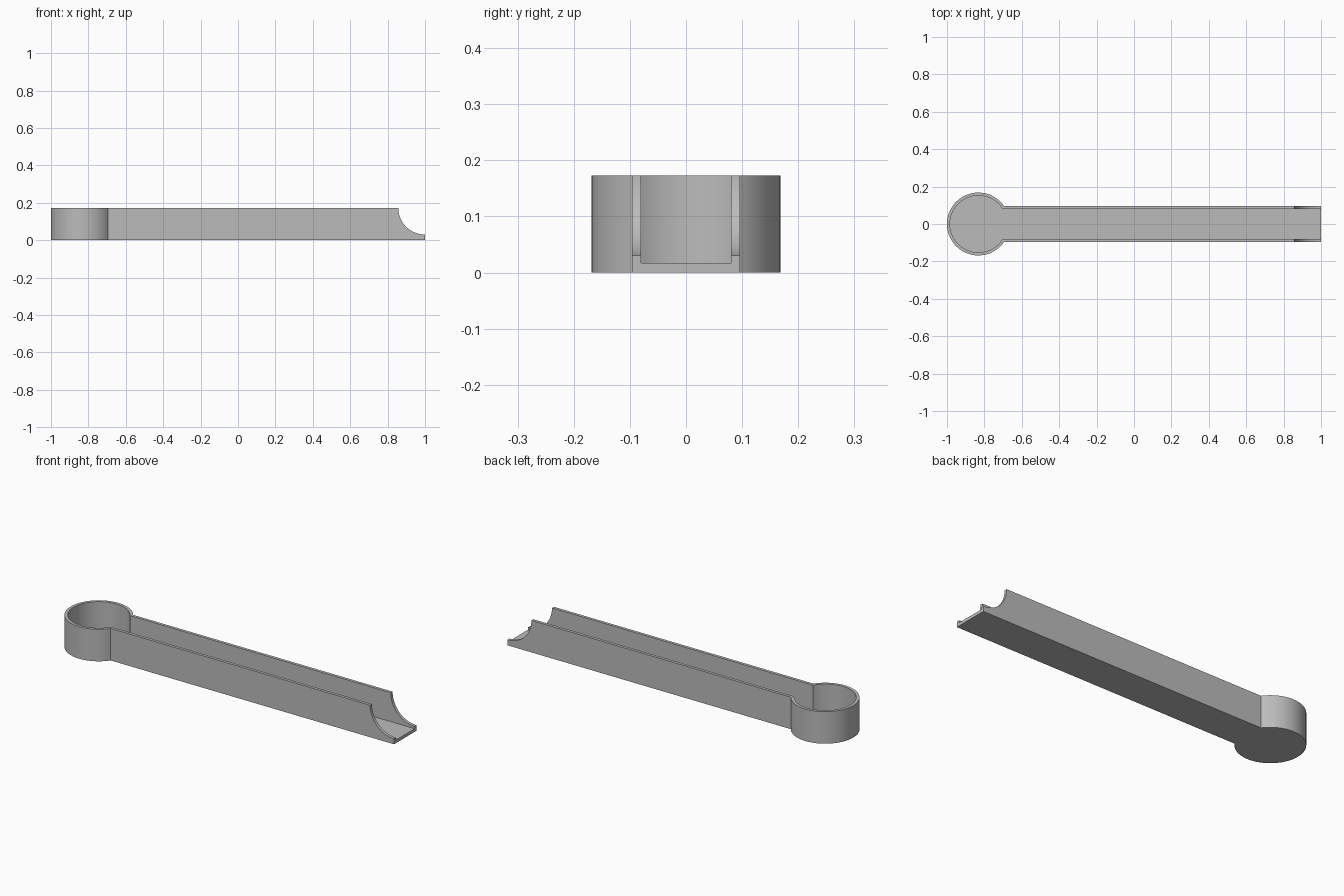
import bpy
import bmesh
from math import asin, cos, sin, pi

cube = bpy.data.objects.get("Cube")
if cube:
    bpy.data.objects.remove(cube)

CUP_X, CUP_R, HALF_W = -0.832, 0.168, 0.096
HEIGHT, WALL, FLOOR = 0.173, 0.016, 0.017
NOTCH_R = 0.143

grey = bpy.data.materials.new("plain grey")
grey.use_nodes = True
colour = (0.5, 0.5, 0.5, 1)
grey.diffuse_color = colour
grey.node_tree.nodes["Principled BSDF"].inputs["Base Color"].default_value = colour


def prism(name, outline, offset):
    """Extrude a closed outline of 3D points along an offset vector."""
    bm = bmesh.new()
    face = bm.faces.new([bm.verts.new(p) for p in outline])
    extruded = bmesh.ops.extrude_face_region(bm, geom=[face])["geom"]
    verts = [v for v in extruded if isinstance(v, bmesh.types.BMVert)]
    bmesh.ops.translate(bm, verts=verts, vec=offset)
    bmesh.ops.recalc_face_normals(bm, faces=bm.faces)
    mesh = bpy.data.meshes.new(name)
    bm.to_mesh(mesh)
    bm.free()
    mesh.materials.append(grey)
    obj = bpy.data.objects.new(name, mesh)
    bpy.context.collection.objects.link(obj)
    return obj


def keyhole(radius, half_width, end_x, z, steps=96):
    """Round cup outline opening into a straight channel."""
    start = asin(half_width / radius)
    sweep = 2 * (pi - start)
    angles = [start + sweep * i / steps for i in range(steps + 1)]
    arc = [(CUP_X + radius * cos(a), radius * sin(a), z) for a in angles]
    return arc + [(end_x, -half_width, z), (end_x, half_width, z)]


def cut(target, cutter):
    cutter.hide_render = True
    mod = target.modifiers.new("cut", "BOOLEAN")
    mod.operation = "DIFFERENCE"
    mod.solver = "EXACT"
    mod.object = cutter
    bpy.context.view_layer.objects.active = target
    bpy.ops.object.modifier_apply(modifier=mod.name)
    bpy.data.objects.remove(cutter)


# Solid body of cup and channel
body = prism("cup_and_channel", keyhole(CUP_R, HALF_W, 1, 0), (0, 0, HEIGHT))

# Hollow interior, open at the top and at the channel end
cut(body, prism("hollow_cutter",
                keyhole(CUP_R - WALL, HALF_W - WALL, 1.1, FLOOR), (0, 0, 0.3)))

# Rounded notch in the side walls at the open end
circle = [(1 + NOTCH_R * cos(2 * pi * i / 128), -0.2,
           HEIGHT + NOTCH_R * sin(2 * pi * i / 128)) for i in range(128)]
cut(body, prism("notch_cutter", circle, (0, 0.4, 0)))

# Smooth curved walls with sharp rims
bpy.ops.object.select_all(action="DESELECT")
body.select_set(True)
bpy.context.view_layer.objects.active = body
bpy.ops.object.shade_smooth_by_angle(angle=0.5)
